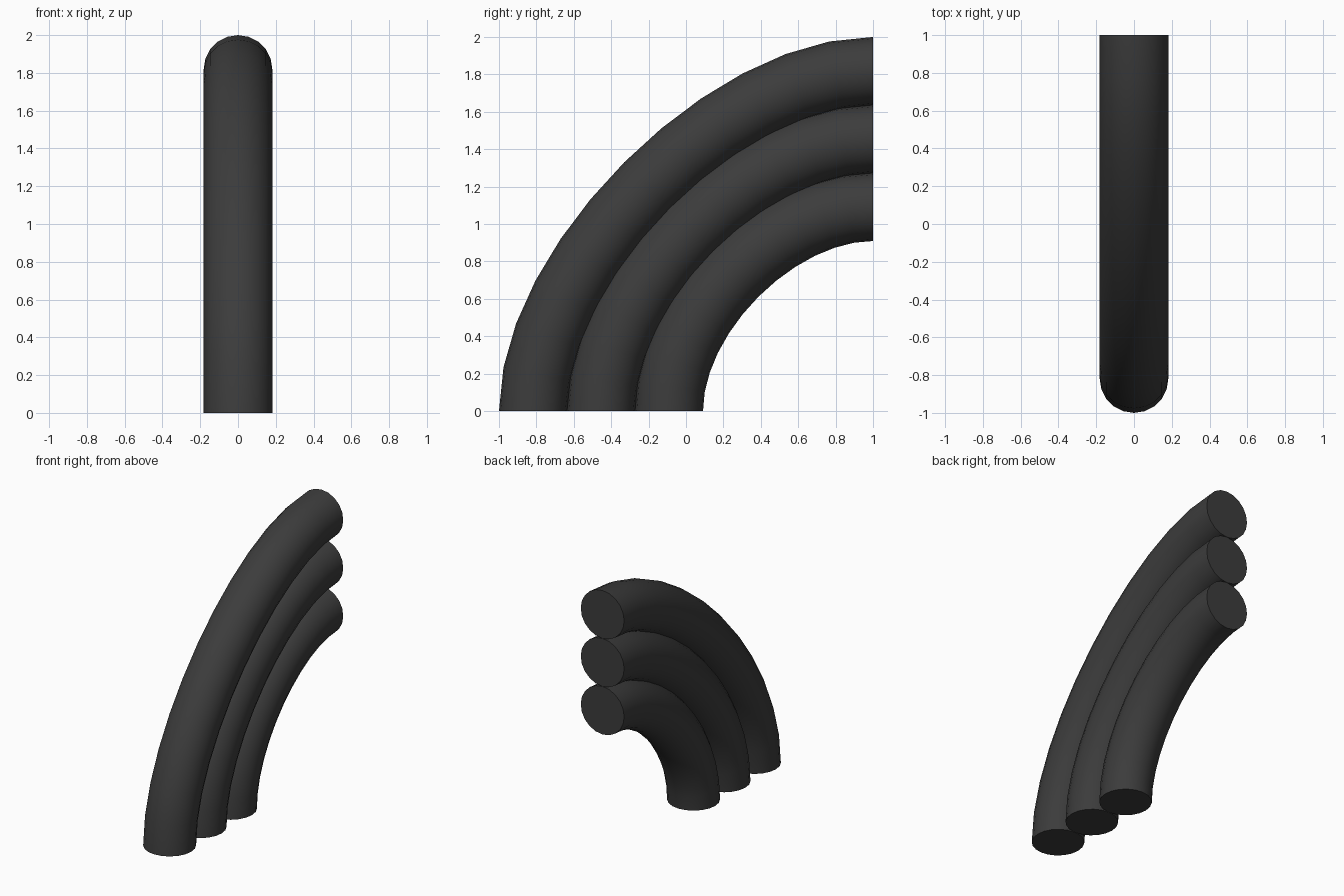
import bpy

cube = bpy.data.objects.get("Cube")
if cube:
    bpy.data.objects.remove(cube, do_unlink=True)

# Single dark material
dark = bpy.data.materials.new("dark_grey")
dark.use_nodes = True
colour = (0.045, 0.045, 0.045, 1)
dark.diffuse_color = colour
dark.node_tree.nodes["Principled BSDF"].inputs["Base Color"].default_value = colour

TUBE = 2 / 11  # tube radius


def bent_tube(name, reach, handle):
    """Quarter-bend pipe rising from the ground and ending level at the back."""
    curve = bpy.data.curves.new(name, "CURVE")
    curve.dimensions = "3D"
    curve.resolution_u = 12
    curve.bevel_depth = TUBE
    curve.bevel_resolution = 8
    curve.use_fill_caps = True
    spline = curve.splines.new("BEZIER")
    spline.bezier_points.add(1)
    low, high = spline.bezier_points
    for point in (low, high):
        point.handle_left_type = point.handle_right_type = "FREE"
    low.co = (0, 1 - reach, 0)
    low.handle_left = (0, 1 - reach, -handle)
    low.handle_right = (0, 1 - reach, handle)
    high.co = (0, 1, reach)
    high.handle_left = (0, 1 - handle, reach)
    high.handle_right = (0, 1 + handle, reach)

    obj = bpy.data.objects.new(name, curve)
    bpy.context.collection.objects.link(obj)
    bpy.ops.object.select_all(action="DESELECT")
    obj.select_set(True)
    bpy.context.view_layer.objects.active = obj
    bpy.ops.object.convert(target="MESH")
    obj = bpy.context.object
    obj.data.materials.clear()
    obj.data.materials.append(dark)
    bpy.ops.object.shade_smooth_by_angle()


# Three nested pipes, touching at both ends
bent_tube("outer_pipe", 10 * TUBE, 0.78)
bent_tube("middle_pipe", 8 * TUBE, 0.65)
bent_tube("inner_pipe", 6 * TUBE, 0.52)
